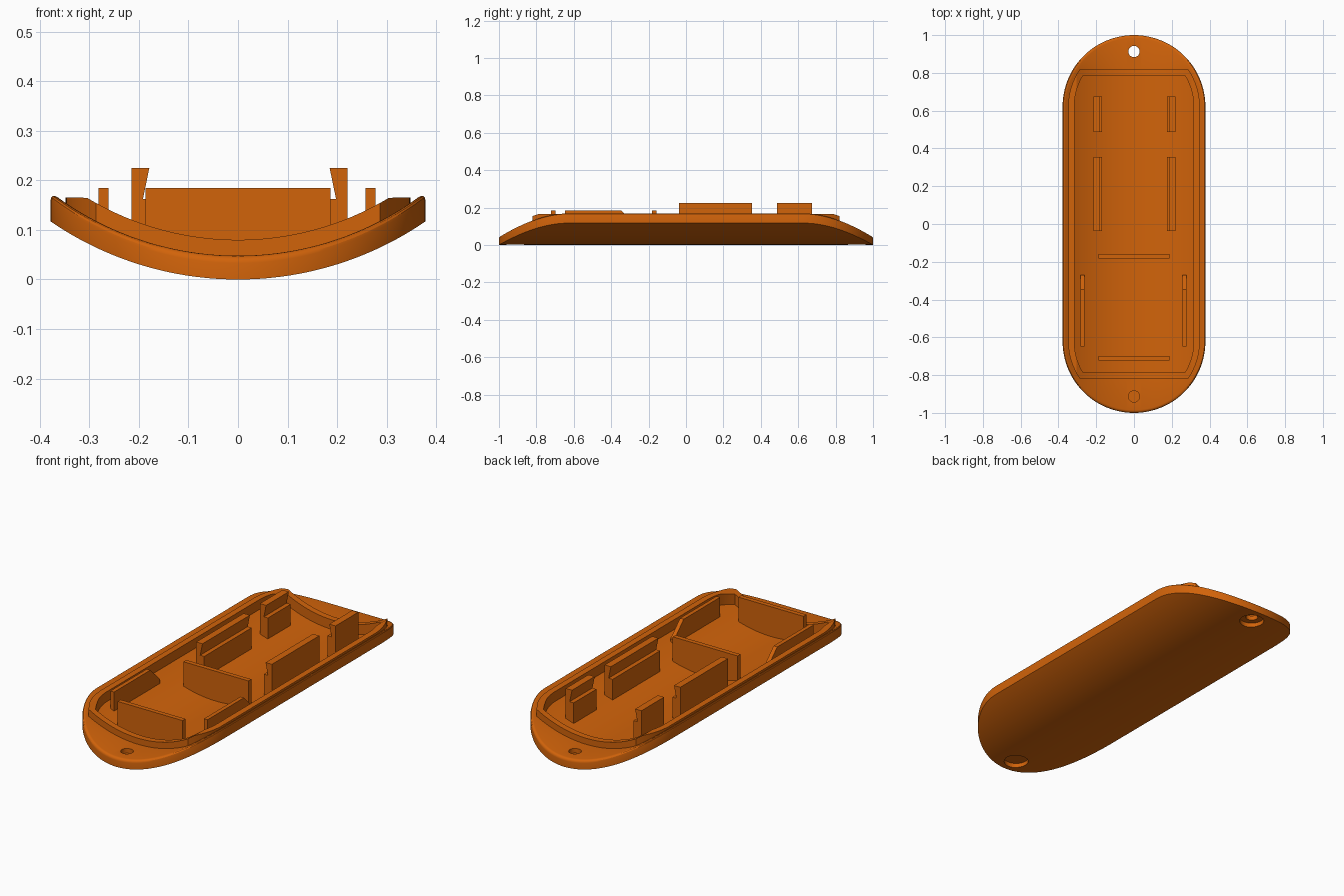
import bpy, bmesh, math

if "Cube" in bpy.data.objects:
    bpy.data.objects.remove(bpy.data.objects["Cube"])

ZC = 0.669          # centre height of the concentric arcs that shape the shell
R = 0.378           # half width of the cover
END = 1 - R         # y of the round end centres
FLOOR = 0.03        # thickness of the hollow's floor

orange = bpy.data.materials.new("orange plastic")
orange.diffuse_color = (0.64, 0.125, 0.003, 1)
orange.use_nodes = True
orange.node_tree.nodes["Principled BSDF"].inputs["Base Color"].default_value = orange.diffuse_color


def arc(x, lift):
    """Height of the curved shell at x, offset inward by lift."""
    r = ZC - lift
    return ZC - math.sqrt(r * r - x * x)


def make(name, bm):
    bmesh.ops.recalc_face_normals(bm, faces=bm.faces)
    me = bpy.data.meshes.new(name)
    bm.to_mesh(me)
    bm.free()
    me.materials.append(orange)
    ob = bpy.data.objects.new(name, me)
    bpy.context.collection.objects.link(ob)
    return ob


def stadium(name, rings, clip=2.0):
    """Solid from stacked long-oval rings of (radius, height function)."""
    n = 56
    ts = [math.pi * i / n for i in range(n + 1)]
    if clip < 1:
        a = math.asin((clip - END) / rings[0][0])
        ts = sorted(ts + [a, math.pi - a])
    bm = bmesh.new()
    loops = []
    for r, zf in rings:
        up = [(r * math.cos(t), min(END + r * math.sin(t), clip)) for t in ts]
        pts = up + [(x, -y) for x, y in reversed(up)]
        loops.append([bm.verts.new((x, y, zf(x))) for x, y in pts])
    m = len(loops[0])
    for lo, hi in zip(loops, loops[1:]):
        for i in range(m):
            j = (i + 1) % m
            bm.faces.new((lo[i], lo[j], hi[j], hi[i]))
    for cap in (loops[0], loops[-1]):
        for i in range(m // 2 - 1):
            bm.faces.new((cap[i], cap[i + 1], cap[m - 2 - i], cap[m - 1 - i]))
    return make(name, bm)


def prism(name, profile, axis, a, b):
    """Extrude an (x,z) profile along y, or a (y,z) profile along x."""
    bm = bmesh.new()
    put = (lambda p, d: (p[0], d, p[1])) if axis == "y" else (lambda p, d: (d, p[0], p[1]))
    A = [bm.verts.new(put(p, a)) for p in profile]
    B = [bm.verts.new(put(p, b)) for p in profile]
    bm.faces.new(A)
    bm.faces.new(B)
    for i in range(len(A)):
        j = (i + 1) % len(A)
        bm.faces.new((A[i], A[j], B[j], B[i]))
    return make(name, bm)


def cylinder(name, r, y, z0, z1):
    bm = bmesh.new()
    bmesh.ops.create_cone(bm, cap_ends=True, segments=40, radius1=r, radius2=r, depth=z1 - z0)
    bmesh.ops.translate(bm, verts=bm.verts, vec=(0, y, (z0 + z1) / 2))
    return make(name, bm)


def combine(ob, other, op):
    mod = ob.modifiers.new("cut", "BOOLEAN")
    mod.operation, mod.object, mod.solver = op, other, "EXACT"
    bpy.context.view_layer.objects.active = ob
    bpy.ops.object.modifier_apply(modifier=mod.name)
    bpy.data.objects.remove(other)


# Curved cover plate with a rounded upper rim
T = 0.048
f = 0.015
rings = [(R, lambda x: arc(x, 0))]
for k in range(5):
    q = math.pi / 2 * k / 4
    rings.append((R - f * (1 - math.cos(q)),
                  lambda x, d=f * (1 - math.sin(q)): arc(x, T) - d))
cover = stadium("cover_shell", rings)

# Raised locating lip, flat-topped along the sides
lip = stadium("lip", [(0.348, lambda x: arc(x, 0.02)),
                      (0.348, lambda x: min(arc(x, 0.08), 0.165))], clip=0.82)
combine(cover, lip, "UNION")

# Hollow interior
hollow = stadium("hollow", [(0.316, lambda x: arc(x, FLOOR)),
                            (0.316, lambda x: 0.35)], clip=0.787)
combine(cover, hollow, "DIFFERENCE")

# Screw holes with counterbores underneath
for s in (-1, 1):
    combine(cover, cylinder("hole", 0.03, s * 0.913, -0.1, 0.2), "DIFFERENCE")
    combine(cover, cylinder("bore", 0.06, s * 0.913, -0.1, 0.024), "DIFFERENCE")

bpy.ops.object.select_all(action="DESELECT")
cover.select_set(True)
bpy.context.view_layer.objects.active = cover
bpy.ops.object.shade_smooth_by_angle(angle=math.radians(25))

# Cross ribs
W = 0.187
bottom = [(W * (i / 8 - 1), arc(W * (i / 8 - 1), 0.015)) for i in range(17)]
for name, y in (("front_rib", -0.711), ("middle_rib", -0.170)):
    prism(name, bottom + [(W, 0.185), (-W, 0.185)], "y", y - 0.012, y + 0.012)

for side, s in (("left", -1), ("right", 1)):
    # Board clips: a tapered hook standing behind a wide ledge
    clip = [(0.172, arc(0.172, 0.015)), (0.218, arc(0.218, 0.015)), (0.218, 0.225),
            (0.182, 0.225), (0.195, 0.162), (0.172, 0.162)]
    clip = [(s * x + 0.003, z) for x, z in clip]
    prism(side + "_long_clip", clip, "y", -0.037, 0.354)
    prism(side + "_short_clip", clip, "y", 0.487, 0.674)
    # Side rails with a sloped back end
    rail = [(-0.648, 0.072), (-0.27, 0.072), (-0.27, 0.108), (-0.348, 0.185), (-0.648, 0.185)]
    prism(side + "_rail", rail, "x", s * 0.259 - 0.002, s * 0.280 - 0.002)
